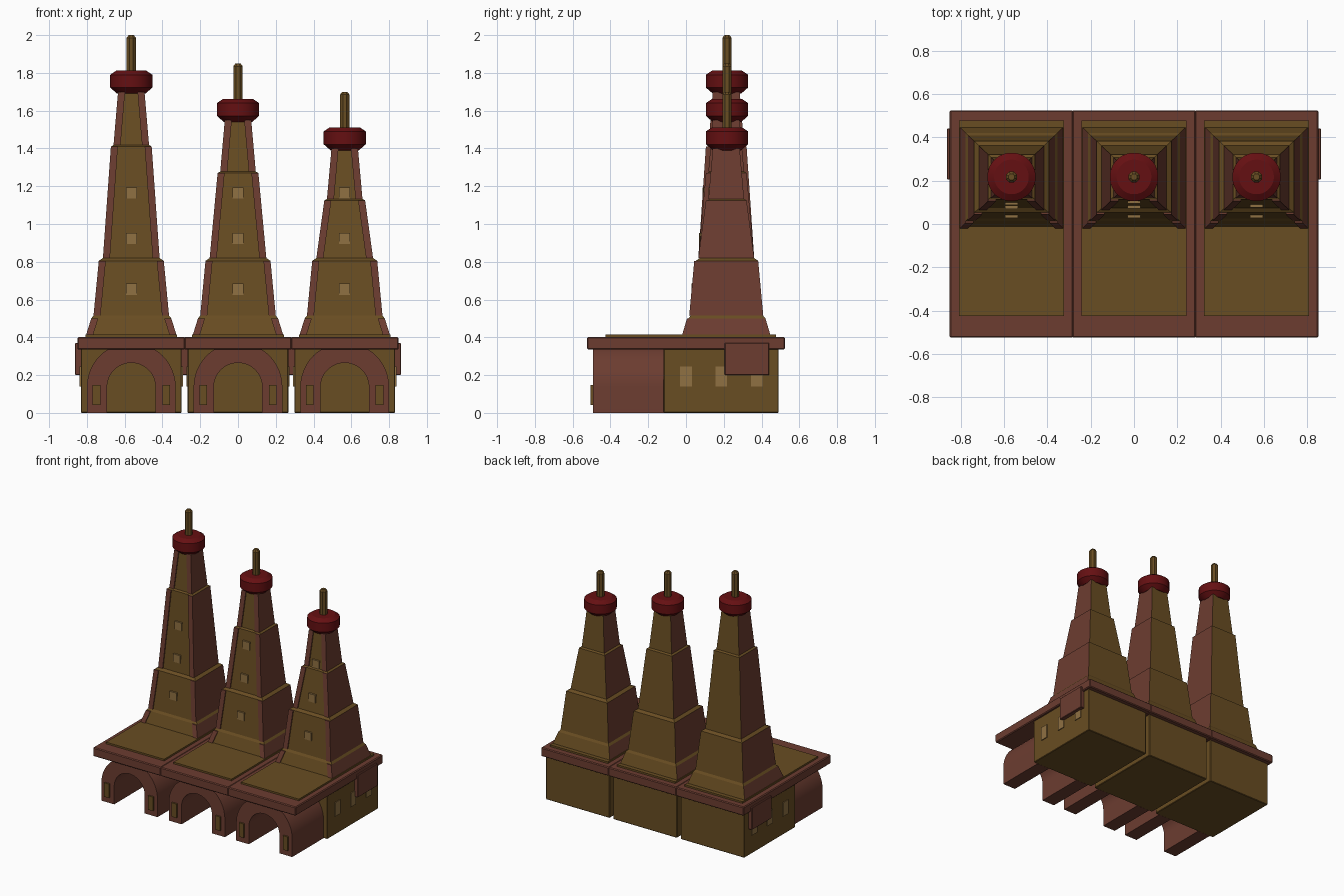
import bpy, bmesh, math

cube = bpy.data.objects.get("Cube")
if cube:
    bpy.data.objects.remove(cube, do_unlink=True)


def material(name, rgb):
    m = bpy.data.materials.new(name)
    m.use_nodes = True
    m.diffuse_color = (*rgb, 1)
    m.node_tree.nodes["Principled BSDF"].inputs["Base Color"].default_value = (*rgb, 1)
    return m


BROWN = material("olive brown", (0.14, 0.074, 0.016))
BRICK = material("brick red", (0.15, 0.046, 0.03))
RED = material("deep red", (0.13, 0.005, 0.006))
TAN = material("window tan", (0.28, 0.165, 0.055))


def finish(name, bm, *mats, smooth=False):
    bmesh.ops.recalc_face_normals(bm, faces=bm.faces)
    mesh = bpy.data.meshes.new(name)
    bm.to_mesh(mesh)
    bm.free()
    ob = bpy.data.objects.new(name, mesh)
    bpy.context.collection.objects.link(ob)
    for m in mats:
        mesh.materials.append(m)
    if smooth:
        bpy.ops.object.select_all(action="DESELECT")
        ob.select_set(True)
        bpy.context.view_layer.objects.active = ob
        bpy.ops.object.shade_smooth_by_angle(angle=math.radians(30))
    return ob


def box(name, x, y, z, mat, bevel=0):
    """Box from (low, high) ranges on each axis."""
    bm = bmesh.new()
    bmesh.ops.create_cube(bm, size=1)
    for v in bm.verts:
        v.co = [r[0] + (c + 0.5) * (r[1] - r[0]) for r, c in zip((x, y, z), v.co)]
    if bevel:
        bmesh.ops.bevel(bm, geom=bm.edges[:], offset=bevel, segments=1, affect="EDGES")
    return finish(name, bm, mat)


def loft(bm, rings):
    """Skin closed rings of points, with end caps; returns the faces per band."""
    loops = [[bm.verts.new(p) for p in ring] for ring in rings]
    n = len(loops[0])
    bands = [[bm.faces.new((a[i], a[(i + 1) % n], b[(i + 1) % n], b[i])) for i in range(n)]
             for a, b in zip(loops, loops[1:])]
    bm.faces.new(loops[0])
    bm.faces.new(loops[-1])
    return bands


def turned(name, x, y, profile, sides, mat):
    bm = bmesh.new()
    angles = [2 * math.pi * (i + 0.5) / sides for i in range(sides)]
    loft(bm, [[(x + r * math.cos(a), y + r * math.sin(a), z) for a in angles]
              for r, z in profile])
    return finish(name, bm, mat, smooth=True)


def arch(name, cx):
    """Round-topped vault in front of the hall."""
    spring, outer, inner, steps = 0.137, 0.235, 0.128, 24
    bm = bmesh.new()
    curve = [math.pi * i / steps for i in range(steps + 1)]

    def path(r):
        arc = [(cx + r * math.cos(a), spring + r * math.sin(a)) for a in curve]
        return [(cx + r, 0)] + arc + [(cx - r, 0)]
    rings = [[(xo, -0.493, zo), (xi, -0.493, zi), (xi, -0.115, zi), (xo, -0.115, zo)]
             for (xo, zo), (xi, zi) in zip(path(outer), path(inner))]
    loft(bm, rings)
    return finish(name, bm, BRICK, smooth=True)


TY = 0.217   # tower centre depth
DEPTH = 0.96  # tower depth relative to its width


def tower(cx, step, top):
    # (height, half width); every second band is a ledge
    levels = [(0.41, 0.24), (0.5, 0.212), (0.515, 0.2), (0.805, 0.172), (0.82, 0.15),
              (step, 0.108), (step + 0.008, 0.094), (top, 0.07)]
    bm = bmesh.new()
    rings = [[(cx + sx * h, TY + sy * h * DEPTH, z)
              for sx, sy in ((-1, -1), (1, -1), (1, 1), (-1, 1))] for z, h in levels]
    bands = loft(bm, rings)
    for band in bands[::2]:
        for f in band:
            f.normal_update()
            f.material_index = int(abs(f.normal.x) > 0.7)
    finish("tower", bm, BROWN, BRICK)

    # corner strips on the front
    bm = bmesh.new()
    for low, high in zip(levels[::2], levels[1::2]):
        for s in (-1, 1):
            loft(bm, [[(cx + s * x, TY - h * DEPTH + y, z)
                       for x, y in ((h, -0.008), (h - 0.037, -0.008),
                                    (h - 0.037, 0.01), (h, 0.01))]
                      for z, h in (low, high)])
    finish("tower_corner_strips", bm, BRICK)

    # front windows sit on the slope
    for z in (0.655, 0.923, 1.164):
        for (z0, h0), (z1, h1) in zip(levels, levels[1:]):
            if z0 <= z < z1:
                h = h0 + (h1 - h0) * (z - z0) / (z1 - z0)
        y = TY - h * DEPTH
        box("tower_window", (cx - 0.029, cx + 0.029), (y - 0.01, y + 0.02),
            (z - 0.03, z + 0.03), TAN)

    # red collar and mast
    turned("collar", cx, TY, [(0.075, top - 0.01), (0.112, top + 0.022),
                              (0.112, top + 0.09), (0.08, top + 0.112)], 32, RED)
    turned("mast", cx, TY, [(0.027, top + 0.1), (0.027, top + 0.285),
                            (0.015, top + 0.3)], 8, BROWN)


def unit(cx, step, top):
    box("hall", (cx - 0.267, cx + 0.267), (-0.118, 0.49), (0, 0.34), BROWN, 0.004)
    arch("entrance_arch", cx)
    box("roof_slab", (cx - 0.285, cx + 0.285), (-0.524, 0.524), (0.335, 0.402), BRICK, 0.006)
    box("roof_plate", (cx - 0.243, cx + 0.243), (-0.425, 0.477), (0.395, 0.415), BROWN)
    for s in (-1, 1):
        px = cx + s * 0.184
        box("pier_plate", (px - 0.02, px + 0.02), (-0.505, -0.48), (0.042, 0.148), BROWN)
        # side windows and the hanging side box
        side = sorted((cx + s * 0.26, cx + s * 0.273))
        for y in (0, 0.187, 0.374):
            box("side_window", side, (y - 0.031, y + 0.031), (0.14, 0.245), TAN)
        side = sorted((cx + s * 0.25, cx + s * 0.297))
        box("side_box", side, (0.205, 0.44), (0.2, 0.37), BRICK, 0.003)
    tower(cx, step, top)


for cx, step, top in ((-0.565, 1.41, 1.7), (0, 1.27, 1.55), (0.565, 1.125, 1.4)):
    unit(cx, step, top)
